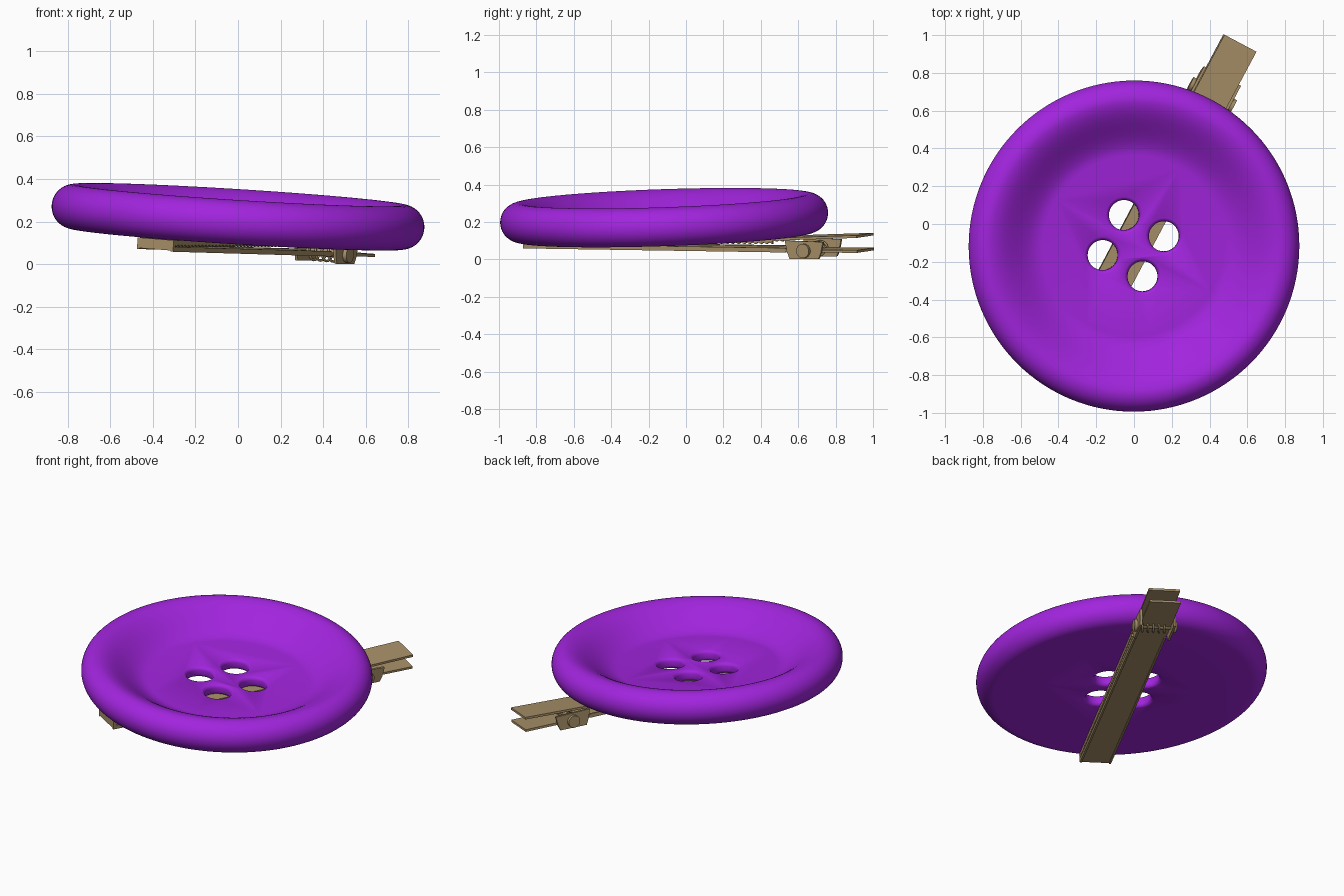
import bpy, bmesh, math
from mathutils import Matrix, Vector

if "Cube" in bpy.data.objects:
    bpy.data.objects.remove(bpy.data.objects["Cube"])

# Local frame: x across the clip, y along the clip, origin at the button centre
Z0 = 0.223
FRAME = (Matrix.Translation((0, -0.117, Z0)) @ Matrix.Rotation(math.radians(-28), 4, 'Z')
         @ Matrix.Rotation(math.radians(4.06), 4, 'Y'))


def material(name, rgb):
    m = bpy.data.materials.new(name)
    m.diffuse_color = (*rgb, 1)
    m.use_nodes = True
    m.node_tree.nodes["Principled BSDF"].inputs["Base Color"].default_value = m.diffuse_color
    return m


PURPLE = material("purple_plastic", (0.36, 0.018, 0.73))
TAN = material("tan_metal", (0.39, 0.28, 0.14))


def finish(name, bm, mat):
    bmesh.ops.recalc_face_normals(bm, faces=bm.faces)
    for f in bm.faces:
        f.smooth = True
    me = bpy.data.meshes.new(name)
    bm.to_mesh(me)
    bm.free()
    me.set_sharp_from_angle(angle=math.radians(35))
    me.materials.append(mat)
    ob = bpy.data.objects.new(name, me)
    bpy.context.collection.objects.link(ob)
    ob.matrix_world = FRAME
    return ob


def lathe(bm, profile, n, cx=0, cy=0):
    """Revolve (r, z) points about z; first and last rings are capped flat."""
    rings = [[bm.verts.new((cx + r * math.cos(2 * math.pi * i / n),
                            cy + r * math.sin(2 * math.pi * i / n), z)) for i in range(n)]
             for r, z in profile]
    for a, b in zip(rings, rings[1:]):
        for i in range(n):
            bm.faces.new((a[i], a[(i + 1) % n], b[(i + 1) % n], b[i]))
    bm.faces.new(rings[0])
    bm.faces.new(rings[-1])


def prism(bm, outline, x0, x1):
    """Extrude a (y, z) outline from x0 to x1."""
    a = [bm.verts.new((x0, y, z)) for y, z in outline]
    b = [bm.verts.new((x1, y, z)) for y, z in outline]
    n = len(a)
    for i in range(n):
        bm.faces.new((a[i], a[(i + 1) % n], b[(i + 1) % n], b[i]))
    bm.faces.new(a)
    bm.faces.new(b)


# Button body: domed dish inside, round rim outside, nearly flat underside
TOP, BOT, RIM = -0.035, -0.104, 0.104
prof = [(0.48, TOP)]
for i in range(1, 15):                       # inner slope, S-shaped
    u = i / 15
    prof.append((0.48 + 0.30 * u, TOP + (RIM - TOP) * (3 * u * u - 2 * u ** 3)))
for i in range(25):                          # rounded outer rim
    a = math.pi / 2 - math.pi * i / 24
    prof.append((0.775 + 0.102 * math.cos(a), RIM * math.sin(a)))
prof.append((0.5, BOT))
bm = bmesh.new()
lathe(bm, prof, 128)
button = finish("button", bm, PURPLE)

# Four thread holes with softened edges
bm = bmesh.new()
hole = [(0.13, TOP + 0.03), (0.101, TOP + 0.002), (0.09, TOP - 0.004), (0.083, TOP - 0.011),
        (0.08, TOP - 0.02), (0.08, BOT + 0.02), (0.083, BOT + 0.011), (0.09, BOT + 0.004),
        (0.101, BOT - 0.002), (0.13, BOT - 0.03)]
for sx in (-1, 1):
    for sy in (-1, 1):
        lathe(bm, hole, 40, 0.12 * sx, 0.12 * sy)
cutter = finish("hole_cutter", bm, PURPLE)
cutter.hide_render = True
mod = button.modifiers.new("holes", 'BOOLEAN')
mod.operation, mod.solver, mod.object = 'DIFFERENCE', 'EXACT', cutter
bpy.context.view_layer.objects.active = button
bpy.ops.object.modifier_apply(modifier="holes")
bpy.data.objects.remove(cutter)
button.data.set_sharp_from_angle(angle=math.radians(40))

# Clip jaws: long thin plates that spread apart towards the handles
W, T = 0.096, 0.007


def jaw(name, path):
    bm = bmesh.new()
    outline = [(y, z - Z0 + T) for y, z in path] + [(y, z - Z0 - T) for y, z in reversed(path)]
    prism(bm, outline, -W, W)
    return bm


bm = jaw("upper_jaw", [(-0.81, 0.112), (0.72, 0.112), (0.86, 0.118), (1.213, 0.128)])
# serrated teeth along both edges of the upper jaw
N, y0, y1 = 44, -0.81, 0.70
zig = [(y0 + (y1 - y0) * i / (2 * N), (0.098 if i % 2 else 0.088) - Z0) for i in range(2 * N + 1)]
outline = zig + [(y1, 0.107 - Z0), (y0, 0.107 - Z0)]
for s in (-1, 1):
    prism(bm, outline, s * W, s * (W - 0.014))
finish("upper_jaw", bm, TAN)

bm = jaw("lower_jaw", [(-0.81, 0.077), (0.80, 0.055), (0.92, 0.050), (1.213, 0.048)])
# small folded lips along the lower jaw and at its tip
for s in (-1, 1):
    prism(bm, [(-0.81, 0.088 - Z0), (0.78, 0.067 - Z0), (0.78, 0.043 - Z0), (-0.81, 0.065 - Z0)],
          s * W, s * (W - 0.012))
prism(bm, [(-0.81, 0.108 - Z0), (-0.79, 0.108 - Z0), (-0.79, 0.072 - Z0), (-0.81, 0.072 - Z0)], -W, W)
finish("lower_jaw", bm, TAN)

# Hinge brackets on each side
PY, PZ = 0.90, 0.053 - Z0
bm = bmesh.new()
for s in (-1, 1):
    prism(bm, [(PY - 0.115, 0.108 - Z0), (PY + 0.115, 0.100 - Z0), (PY + 0.10, 0.040 - Z0),
               (PY + 0.085, 0.009 - Z0), (PY - 0.09, 0.009 - Z0), (PY - 0.105, 0.05 - Z0)],
          s * 0.097, s * 0.111)
finish("hinge_brackets", bm, TAN)

# Hinge pin with round end caps
bm = bmesh.new()


def disc(r, x0, x1):
    prism(bm, [(PY + r * math.cos(a), PZ + r * math.sin(a))
               for a in (2 * math.pi * i / 32 for i in range(32))], x0, x1)


disc(0.018, -0.11, 0.11)
for s in (-1, 1):
    disc(0.038, s * 0.11, s * 0.13)
finish("hinge_pin", bm, TAN)

# Coil spring wound round the pin
curve = bpy.data.curves.new("spring_path", 'CURVE')
curve.dimensions, curve.bevel_depth, curve.bevel_resolution = '3D', 0.006, 2
curve.use_fill_caps = True
sp = curve.splines.new('POLY')
turns, steps = 5, 24
sp.points.add(turns * steps)
for i, p in enumerate(sp.points):
    a = 2 * math.pi * i / steps
    p.co = (-0.085 + 0.17 * i / (turns * steps), PY + 0.038 * math.cos(a),
            PZ + 0.038 * math.sin(a), 1)
curve.materials.append(TAN)
spring = bpy.data.objects.new("spring", curve)
bpy.context.collection.objects.link(spring)
spring.matrix_world = FRAME
